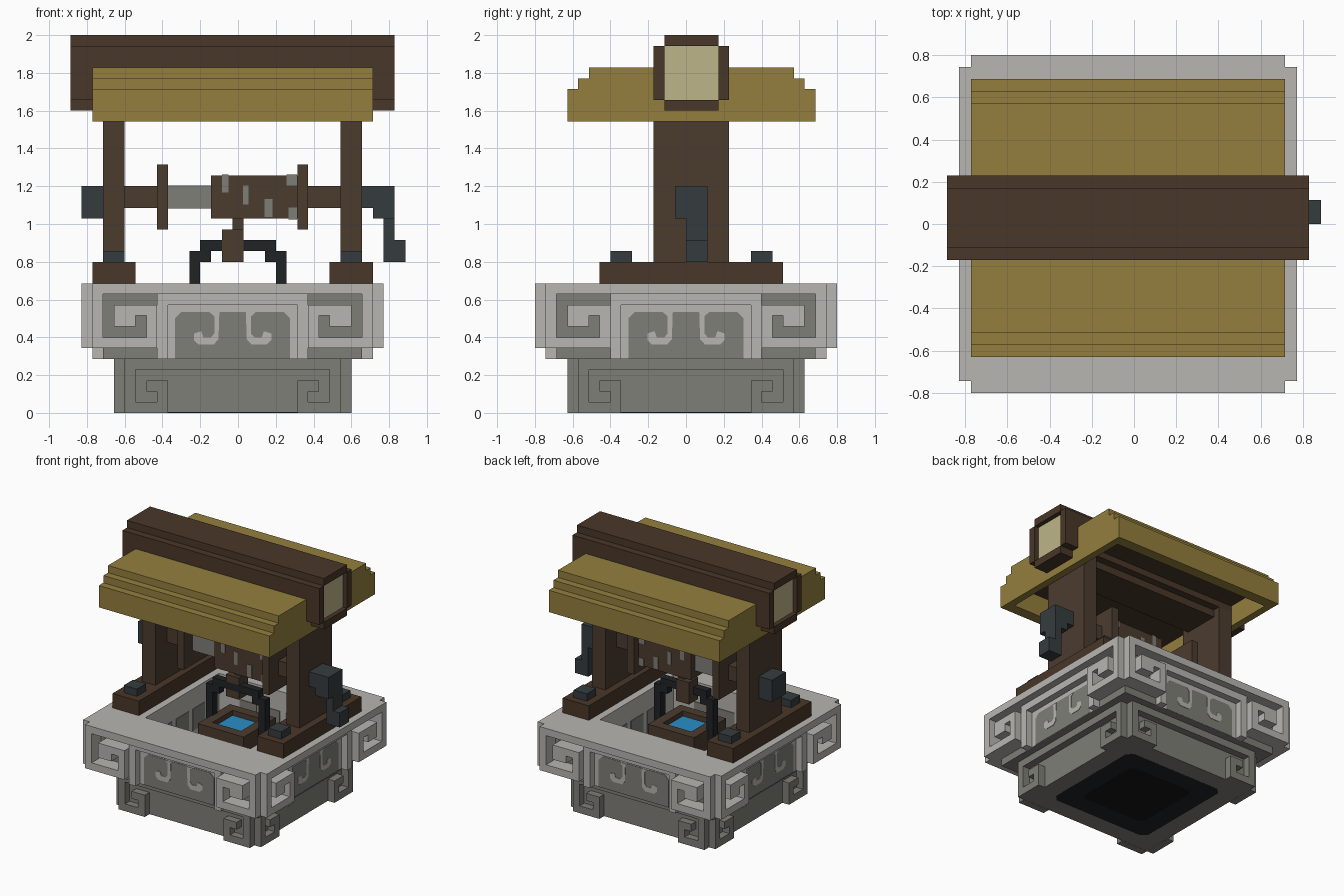
import bpy, bmesh, math
from mathutils import Matrix, Vector

if "Cube" in bpy.data.objects:
    bpy.data.objects.remove(bpy.data.objects["Cube"])

U = 2 / 35            # grid unit
CX, CY = -U / 2, U / 2


def material(name, rgb):
    m = bpy.data.materials.new(name)
    lin = [((c / 255 + 0.055) / 1.055) ** 2.4 for c in rgb]
    m.diffuse_color = (*lin, 1)
    m.use_nodes = True
    m.node_tree.nodes["Principled BSDF"].inputs["Base Color"].default_value = m.diffuse_color
    return m


LIGHT = material("light_stone", (184, 182, 177))
DARK = material("dark_stone", (127, 126, 119))
WOOD = material("wood", (75, 60, 47))
DEEP = material("dark_wood", (73, 55, 41))
GOLD = material("thatch", (148, 127, 62))
CREAM = material("cut_wood", (190, 181, 136))
SLATE = material("slate_metal", (53, 60, 62))
IRON = material("black_iron", (32, 35, 37))
WATER = material("water_blue", (42, 142, 200))
BLACK = material("shadow_black", (20, 20, 20))


def add_box(bm, x0, x1, y0, y1, z0, z1):
    m = Matrix.Translation(((x0 + x1) / 2, (y0 + y1) / 2, (z0 + z1) / 2))
    m = m @ Matrix.Diagonal((abs(x1 - x0), abs(y1 - y0), abs(z1 - z0), 1))
    bmesh.ops.create_cube(bm, size=1, matrix=m)


def add_poly(bm, pts, d0, d1):
    """Upright outline (a, z), extruded outward towards -y."""
    f = bm.faces.new([bm.verts.new((a, -d0, z)) for a, z in pts])
    r = bmesh.ops.extrude_face_region(bm, geom=[f])
    vs = [v for v in r["geom"] if isinstance(v, bmesh.types.BMVert)]
    bmesh.ops.translate(bm, verts=vs, vec=Vector((0, d0 - d1, 0)))


def finish(bm, name, mat, at):
    bmesh.ops.recalc_face_normals(bm, faces=bm.faces)
    me = bpy.data.meshes.new(name)
    bm.to_mesh(me)
    bm.free()
    me.materials.append(mat)
    ob = bpy.data.objects.new(name, me)
    ob.location = at
    bpy.context.collection.objects.link(ob)
    return ob


def boxes(name, mat, items, at=(CX, CY, 0)):
    bm = bmesh.new()
    for b in items:
        add_box(bm, *b)
    return finish(bm, name, mat, at)


def four_sides(name, mat, items=(), polys=()):
    """Items (a0, a1, depth0, depth1, z0, z1) repeated on all four walls."""
    bm = bmesh.new()
    for a0, a1, d0, d1, z0, z1 in items:
        add_box(bm, a0, a1, -d1, -d0, z0, z1)
    for pts, d0, d1 in polys:
        add_poly(bm, pts, d0, d1)
    geom = bm.verts[:] + bm.edges[:] + bm.faces[:]
    for k in range(1, 4):
        r = bmesh.ops.duplicate(bm, geom=geom)
        vs = [v for v in r["geom"] if isinstance(v, bmesh.types.BMVert)]
        bmesh.ops.rotate(bm, verts=vs, cent=(0, 0, 0), matrix=Matrix.Rotation(k * math.pi / 2, 3, 'Z'))
    return finish(bm, name, mat, (CX, 0, 0))


def spiral(cells, edge, top, d0, d1):
    """Cell bars (col0, col1, row0, row1) at both ends of a wall."""
    out = []
    for c0, c1, r0, r1 in cells:
        a0, a1 = -edge + c0 * U, -edge + c1 * U
        z0, z1 = top - r1 * U, top - r0 * U
        out += [(a0, a1, d0, d1, z0, z1), (-a1, -a0, d0, d1, z0, z1)]
    return out


# Lower plinth with raised corner scrolls
B, IN = 10 * U, 8 * U
low = [(0, 1, 1, 4), (0, 4, 4, 5), (3, 4, 2, 4), (2, 3, 2, 3)]
four_sides("plinth", DARK,
           [(-B, IN, IN, B, 0.001, 5 * U), (-B, B, B, B + U, 4 * U, 5 * U)]
           + spiral(low, B, 5 * U, B, B + U))
boxes("well_floor", DARK, [(-IN, IN, -IN, IN, 0.001, U)], (CX, 0, 0))
boxes("floor_shadow", BLACK, [(-IN, IN, -IN, IN, U, U + .005)], (CX, 0, 0))


# Dark rounded squares on the underside
def under_plate(name, mat, h, z0, z1):
    c = h * 0.9
    pts = [(-c, -h), (c, -h), (h, -c), (h, c), (c, h), (-c, h), (-h, c), (-h, -c)]
    bm = bmesh.new()
    f = bm.faces.new([bm.verts.new((x, y, z0)) for x, y in pts])
    r = bmesh.ops.extrude_face_region(bm, geom=[f])
    for v in r["geom"]:
        if isinstance(v, bmesh.types.BMVert):
            v.co.z = z1
    finish(bm, name, mat, (CX, 0, 0))


under_plate("underside_border", IRON, 0.43, 0.0005, 0.003)
under_plate("underside_centre", BLACK, 0.28, 0.0, 0.002)

# Upper basin walls, rim and corner scrolls
T, E, W = 12 * U, 13 * U, 12 * U
four_sides("basin_wall", DARK, [(-W, IN + .05, IN + .05, W, 5 * U, 11 * U)])
four_sides("basin_lining", LIGHT, [(-IN - .05, IN, IN, IN + .05, 5 * U, 11 * U)])
four_sides("basin_rim", LIGHT, [(-E, IN, IN, E, 11 * U, T), (-E, E, E, E + U, 11 * U, T)])
high = [(0, 1, 1, 5), (0, 6, 5, 6), (5, 6, 2, 5), (2, 5, 2, 3), (2, 4, 3, 4)]
four_sides("corner_scrolls", LIGHT, spiral(high, E, T, W, E + U))

# Centre frame and carved panel on each wall
w = 7 * U
four_sides("panel_frame", LIGHT, [
    (-w, -w + U, W, E, 5 * U, 10 * U), (w - U, w, W, E, 5 * U, 10 * U),
    (-w, w, W, E, 10 * U, 11 * U), (-w + U, w - U, W, W + .003, 5 * U, 10 * U)])
arch = [(-.305, .287), (.305, .287), (.305, .50), (.27, .535), (.125, .535), (.095, .51),
        (.065, .535), (-.065, .535), (-.095, .51), (-.125, .535), (-.27, .535), (-.305, .50)]
hook = [(.07, .532), (.12, .532), (.097, .51), (.097, .42), (.115, .40), (.155, .40), (.165, .43),
        (.175, .43), (.205, .42), (.205, .385), (.18, .362), (.10, .362), (.075, .39)]
flip = [(-a, z) for a, z in hook]
four_sides("panel_carving", DARK, polys=[(arch, W + .002, W + .006)])
four_sides("panel_hooks", LIGHT, polys=[(hook, W + .005, W + .009), (flip, W + .005, W + .009)])
# Matching painted arches on the inner wall
four_sides("lining_carving", DARK,
           [(a - .075, a + .075, IN - .005, IN, .36, .53) for a in (-.2, 0, .2)])

# Post feet, posts and bolts
P = 11 * U
feet, posts, bolts = [], [], []
for s in (-1, 1):
    x = s * P
    feet.append((x - 2 * U, x + 2 * U, -8.5 * U, 8.5 * U, T, 14 * U))
    posts.append((x - U, x + U, -3.5 * U, 3.5 * U, 14 * U, 29 * U))
    for t in (-1, 1):
        y = t * 6.5 * U
        bolts.append((x - U, x + U, y - U, y + U, 14 * U, 15 * U))
boxes("post_feet", DEEP, feet)
boxes("posts", WOOD, posts)
boxes("foot_bolts", SLATE, bolts)

# Stepped hollow roof
X, Y, R, V = 13 * U, 11.5 * U, 27 * U, 1.5 * U
boxes("roof", GOLD, [
    (-X, X, -Y, -Y + V, R, 30 * U), (-X, X, Y - V, Y, R, 30 * U),
    (-X, -X + U, -Y + V, Y - V, R, 30 * U), (X - U, X, -Y + V, Y - V, R, 30 * U),
    (-X, X, -Y + U, Y - U, 30 * U, 31 * U), (-X, X, -Y + 2 * U, Y - 2 * U, 31 * U, 32 * U)])
boxes("roof_ceiling", DEEP,
      [(-X + U, X - U, -Y + V, Y - V, 30 * U - .008, 30 * U)])

# Ridge beam with pale cut ends
L = 15 * U
boxes("ridge_beam", DEEP, [
    (-L, L, -2.5 * U, 2.5 * U, 34 * U, 35 * U), (-L, L, -2.5 * U, 2.5 * U, 28 * U, 29 * U),
    (-L, L, -3.5 * U, -2.5 * U, 29 * U, 34 * U), (-L, L, 2.5 * U, 3.5 * U, 29 * U, 34 * U)])
boxes("ridge_core", CREAM, [(-L + U * .6, L - U * .6, -2.5 * U, 2.5 * U, 29 * U, 34 * U)])

# Windlass: axle, flanges, drum and rope
AZ = 20 * U
boxes("axle", WOOD, [(-10 * U, 10 * U, -U, U, AZ - U, AZ + U)])
boxes("flanges", WOOD, [(x, x + U, -3 * U, 3 * U, AZ - 3 * U, AZ + 3 * U)
                        for x in (-7 * U, 6 * U)])
boxes("drum", WOOD, [(-2 * U, 6 * U, -2 * U, 2 * U, AZ - 2 * U, AZ + 2 * U)])
D = 2 * U + .004
boxes("rope_coil", DARK, [(-6 * U, -2 * U, -U - .004, U + .004, AZ - U - .004, AZ + U + .004)])
boxes("rope_strands", DARK, [
    (-.055, -.022, -D, D, AZ + .025, AZ + D), (.055, .085, -D, D, AZ - .04, AZ + .06),
    (.17, .21, -D, D, AZ - .105, AZ - .01), (.285, .34, -D, D, AZ + .06, AZ + D),
    (.295, .34, -D, D, AZ - D, AZ - .055)])

# Crank on the right, end cap on the left
boxes("crank", SLATE, [
    (12 * U, 13 * U, -1.5 * U, 1.5 * U, AZ - U, AZ + U),
    (13 * U, 15 * U, -1.5 * U, 1.5 * U, AZ - 2 * U, AZ + U),
    (14 * U, 15 * U, -.5 * U, 1.5 * U, 14 * U, AZ - 2 * U),
    (15 * U, 16 * U, -.5 * U, 1.5 * U, 14 * U, 16 * U)])
boxes("axle_cap", SLATE, [(-14 * U, -12 * U, -1.5 * U, 1.5 * U, AZ - 2 * U, AZ + U)])

# Hanging rope and knot
boxes("bucket_rope", WOOD, [(0, U, -U / 2, U / 2, 17 * U, 18 * U),
                            (-U, U, -U, U, 14 * U, 17 * U)])

# Bucket with stepped iron handle and water
h, t, top = .2, .075, .615
boxes("bucket", WOOD, [
    (-h, h, -h, -h + t, .2, top), (-h, h, h - t, h, .2, top),
    (-h, -h + t, -h + t, h - t, .2, top), (h - t, h, -h + t, h - t, .2, top),
    (-h + t, h - t, -h + t, h - t, .2, .25)], (-.01, 0, 0))
boxes("bucket_water", WATER, [(-h + t, h - t, -h + t, h - t, .25, top - .04)], (-.01, 0, 0))
handle = [(-3.5 * U, 3.5 * U, -U / 2, U / 2, 15 * U, 16 * U)]
for s in (-1, 1):
    handle += [(*sorted((s * 3.5 * U, s * 4.5 * U)), -U / 2, U / 2, .45, 14 * U),
               (*sorted((s * 2.5 * U, s * 4.5 * U)), -U / 2, U / 2, 14 * U, 15 * U)]
boxes("bucket_handle", IRON, handle, (0, 0, 0))
